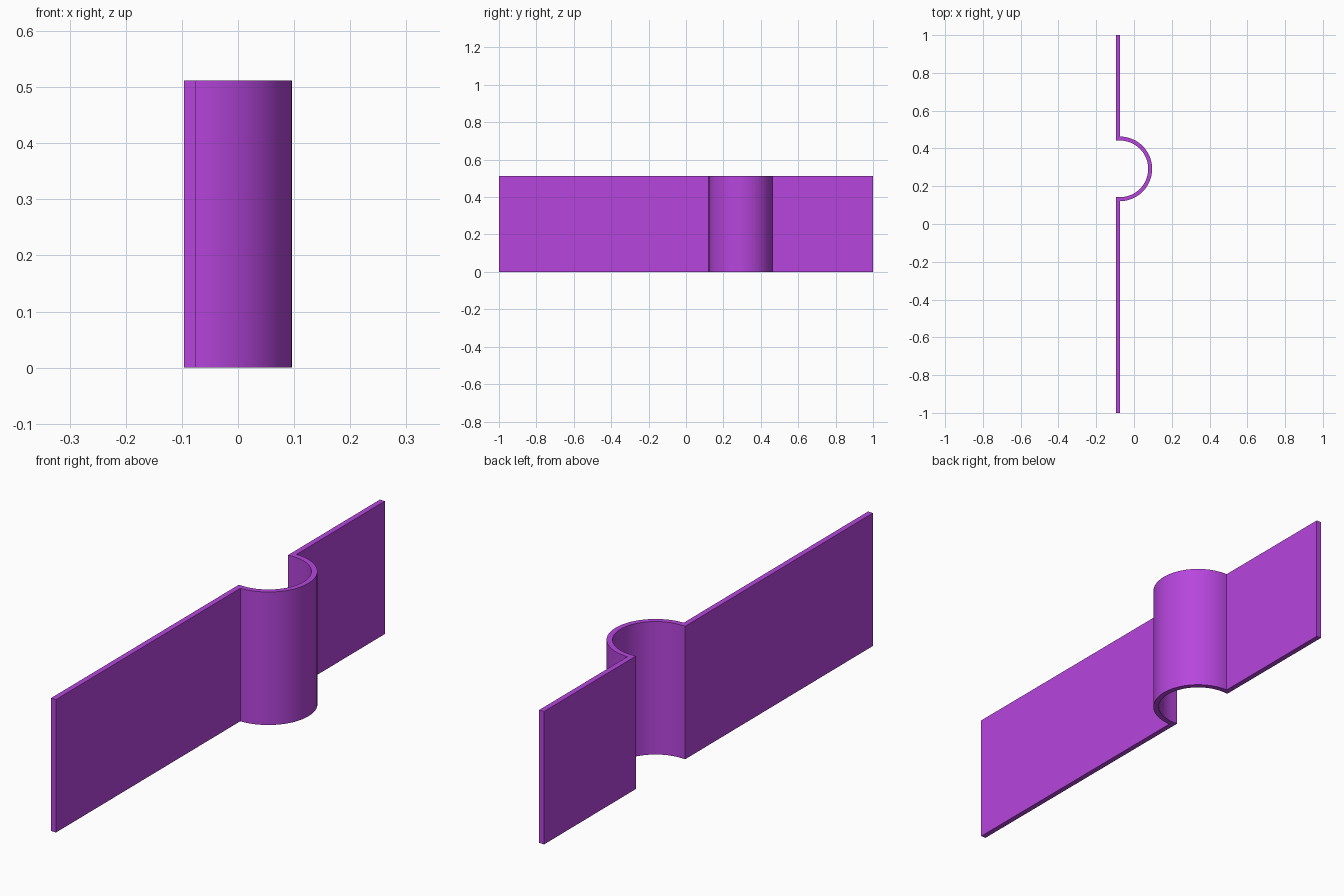
import bpy, bmesh
from math import sin, cos, pi

if "Cube" in bpy.data.objects:
    bpy.data.objects.remove(bpy.data.objects["Cube"])

H = 0.512                  # strip height
BACK, FACE = -0.096, -0.075  # back and front planes of the flat strip
CY, R, T = 0.292, 0.171, 0.021  # half-round bend: centre, outer radius, wall
N = 48                     # segments in the half circle


def half_circle(r):
    return [(FACE + r * sin(pi * i / N), CY - r * cos(pi * i / N)) for i in range(N + 1)]


# Closed outline: front side going +y, then back side going -y
r_in = R - T
outline = [(BACK, -1), (FACE, -1)] + half_circle(R) + [(FACE, 1), (BACK, 1)]
outline += [(BACK, CY + r_in)] + half_circle(r_in)[::-1] + [(BACK, CY - r_in)]

# Extrude outline upwards
bm = bmesh.new()
face = bm.faces.new([bm.verts.new((x, y, 0)) for x, y in outline])
ext = bmesh.ops.extrude_face_region(bm, geom=[face], use_keep_orig=True)
top = [v for v in ext["geom"] if isinstance(v, bmesh.types.BMVert)]
bmesh.ops.translate(bm, verts=top, vec=(0, 0, H))
bmesh.ops.recalc_face_normals(bm, faces=bm.faces)
mesh = bpy.data.meshes.new("bent_strip")
bm.to_mesh(mesh)
bm.free()
strip = bpy.data.objects.new("bent_strip", mesh)
bpy.context.collection.objects.link(strip)

# Purple material
mat = bpy.data.materials.new("purple")
mat.diffuse_color = (0.47, 0.06, 0.72, 1)
mat.use_nodes = True
mat.node_tree.nodes["Principled BSDF"].inputs["Base Color"].default_value = mat.diffuse_color
mesh.materials.append(mat)

# Smooth curve, sharp corners
bpy.context.view_layer.objects.active = strip
strip.select_set(True)
bpy.ops.object.shade_smooth_by_angle(angle=pi / 6)
